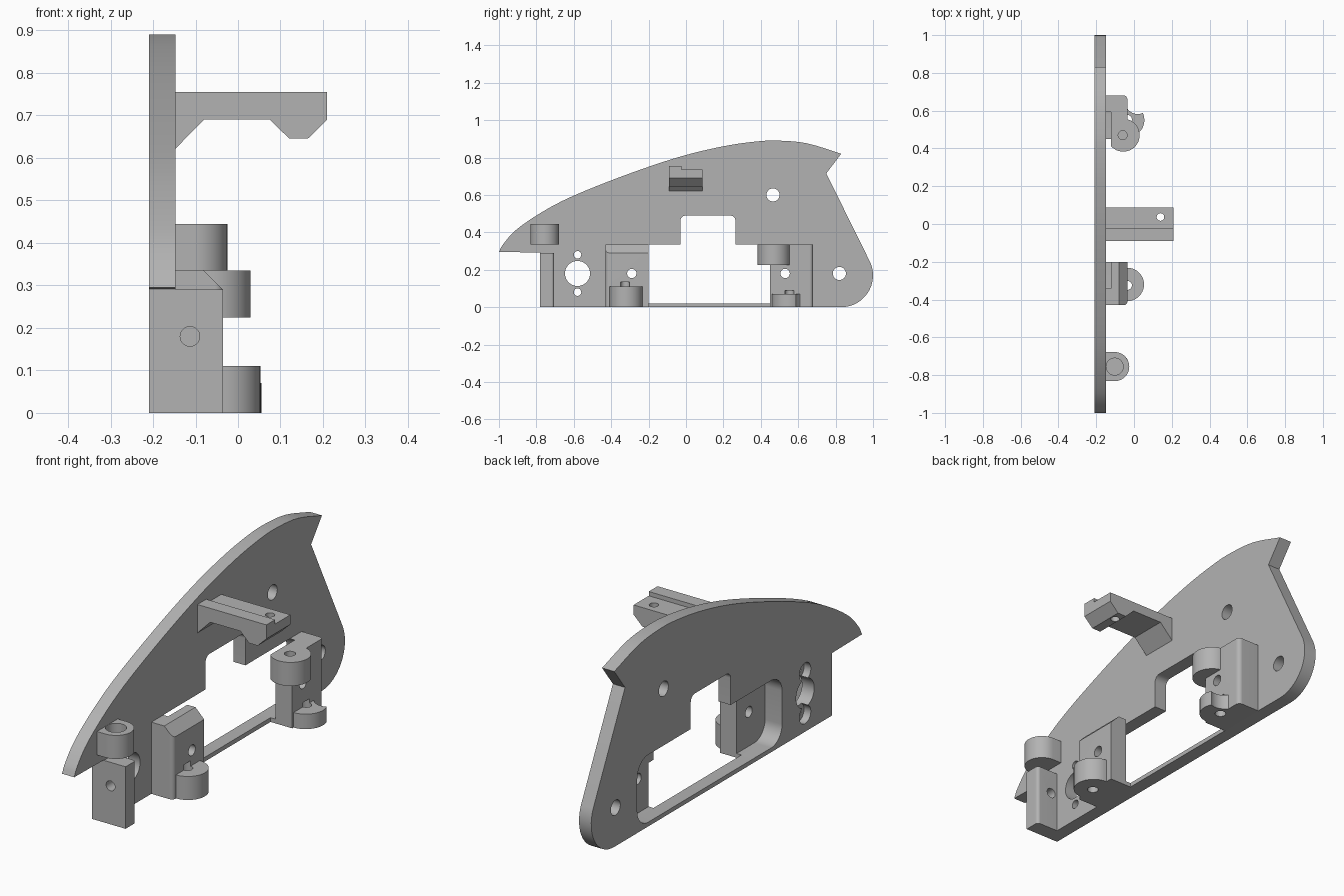
import bpy, bmesh
from math import sin, cos, pi, tan
from mathutils import Vector

if "Cube" in bpy.data.objects:
    bpy.data.objects.remove(bpy.data.objects["Cube"])

grey = bpy.data.materials.new("plain grey")
grey.use_nodes = True
grey.diffuse_color = (0.45, 0.45, 0.45, 1)
grey.node_tree.nodes["Principled BSDF"].inputs["Base Color"].default_value = grey.diffuse_color

BACK, FACE, OUTER, POCKET = -0.21, -0.147, -0.035, -0.122
EPS = 0.02


def prism(name, pts, axis, lo, hi):
    """Extrude a 2D outline along an axis (x: y,z / y: x,z / z: x,y)."""
    place = {"x": lambda u, v, w: (w, u, v),
             "y": lambda u, v, w: (u, w, v),
             "z": lambda u, v, w: (u, v, w)}[axis]
    bm = bmesh.new()
    base = bm.faces.new([bm.verts.new(place(u, v, lo)) for u, v in pts])
    top = bmesh.ops.extrude_face_region(bm, geom=[base])["geom"]
    shift = Vector(place(0, 0, hi - lo))
    bmesh.ops.translate(bm, vec=shift, verts=[g for g in top if isinstance(g, bmesh.types.BMVert)])
    bmesh.ops.recalc_face_normals(bm, faces=bm.faces)
    mesh = bpy.data.meshes.new(name)
    bm.to_mesh(mesh)
    bm.free()
    obj = bpy.data.objects.new(name, mesh)
    mesh.materials.append(grey)
    bpy.context.collection.objects.link(obj)
    return obj


def circle(u, v, r, n=40):
    return [(u + r * cos(2 * pi * i / n), v + r * sin(2 * pi * i / n)) for i in range(n)]


def rounded(corners, n=8):
    """Polygon from (u, v, radius) corners, with the corners filleted."""
    out = []
    for i, (u, v, r) in enumerate(corners):
        p = Vector((u, v))
        if r == 0:
            out.append((u, v))
            continue
        a = (Vector(corners[i - 1][:2]) - p).normalized()
        b = (Vector(corners[(i + 1) % len(corners)][:2]) - p).normalized()
        half = a.angle(b) / 2
        centre = p + (a + b).normalized() * (r / sin(half))
        start, end = p + a * (r / tan(half)) - centre, p + b * (r / tan(half)) - centre
        for k in range(n + 1):
            d = start.lerp(end, k / n).normalized() * r
            out.append(tuple(centre + d))
    return out


def box(u0, u1, v0, v1, r=(0, 0, 0, 0)):
    return rounded([(u0, v0, r[0]), (u1, v0, r[1]), (u1, v1, r[2]), (u0, v1, r[3])])


def spline(pts, n=5):
    """Smooth curve through the points."""
    p = [Vector(q) for q in pts]
    p = [2 * p[0] - p[1]] + p + [2 * p[-1] - p[-2]]
    out = []
    for a, b, c, d in zip(p, p[1:], p[2:], p[3:]):
        for k in range(n):
            t = k / n
            out.append(tuple(0.5 * (2 * b + (c - a) * t + (2 * a - 5 * b + 4 * c - d) * t * t
                                    + (3 * b - a - 3 * c + d) * t ** 3)))
    return out + [tuple(pts[-1])]


def combine(obj, others, operation="DIFFERENCE"):
    for other in others:
        mod = obj.modifiers.new("shape", "BOOLEAN")
        mod.operation, mod.solver, mod.object = operation, "EXACT", other
        bpy.context.view_layer.objects.active = obj
        bpy.ops.object.modifier_apply(modifier=mod.name)
        bpy.data.objects.remove(other)
    return obj


def drill(axis, u, v, r, lo, hi):
    return prism("drill", circle(u, v, r), axis, lo, hi)


# Side plate: curved top, tail notch, rounded rear foot
top_curve = spline([(-1, .295), (-.975, .34), (-.9, .42), (-.75, .52), (-.58, .605), (-.3, .715),
                    (-.03, .805), (.2, .86), (.38, .886), (.5, .89), (.65, .875), (.83, .82)])
tail = rounded([(.75, .715, 0), (1.045, .1, .17), (.96, 0, .12), (-.78, 0, 0), (-.78, .292, 0)])
foot = [(.83 + .17 * cos(a), .17 + .17 * sin(a)) for a in [.42 - i * (.42 + pi / 2) / 16 for i in range(17)]]
plate = prism("side_plate", top_curve + [(.75, .715)] + foot + [(-.78, 0), (-.78, .292)],
              "x", BACK, FACE)

# Main opening, its raised middle, and the round holes
window = box(-.41, .66, .02, .335, (.08, .08, .08, .08))
cuts = [prism("window", window, "x", BACK - EPS, FACE + EPS),
        prism("window_top", box(-.03, .265, .2, .49, (0, 0, .03, .03)), "x", BACK - EPS, FACE + EPS)]
for y, z, r in [(.465, .6, .035), (.82, .18, .035), (-.58, .18, .067), (-.58, .28, .02), (-.58, .08, .02)]:
    cuts.append(drill("x", y, z, r, BACK - EPS, FACE + EPS))
for z in (.28, .08):
    cuts.append(drill("x", -.58, z, .042, BACK - EPS, BACK + .035))
combine(plate, cuts)


def pocket():
    return prism("pocket", box(-.41, .66, .02, .336, (.08, .08, .08, .08)), "x", FACE - EPS, POCKET)


# Front bracket: chamfered top, round lug with a pin hole
front = prism("front_bracket", box(FACE, OUTER, -.43, -.2, (0, .02, 0, 0)), "z", 0, .335)
chamfer = prism("chamfer", [(-.08, .335), (-.03, .285), (0, .4), (-.08, .4)], "y", -.5, -.1)
lug = prism("lug", circle(-.035, -.32, .088), "z", 0, .11)
combine(front, [lug], "UNION")
combine(front, [chamfer, pocket(), drill("x", -.29, .18, .025, -.3, .1),
                drill("z", -.035, -.325, .024, -EPS, .135)])

# Rear bracket: upper round boss, lower lug with a scooped side
rear = prism("rear_bracket", box(FACE, OUTER, .45, .68, (0, 0, .02, 0)), "z", 0, .335)
lug = prism("lug", circle(-.035, .55, .09), "z", 0, .07)
combine(lug, [drill("z", .02, .65, .068, -EPS, .2)])
boss = prism("boss", circle(-.057, .47, .087), "z", .225, .335)
combine(boss, [prism("trim", box(-.3, POCKET, .3, .6), "z", .1, .4)])
combine(rear, [lug, boss], "UNION")
combine(rear, [pocket(), drill("x", .53, .18, .025, -.3, .1),
               drill("z", -.035, .553, .024, -EPS, .09), drill("z", -.06, .47, .024, .27, .4)])

# Front post with a cross hole
post = prism("front_post", box(FACE, OUTER, -.78, -.705, (0, 0, .015, 0)), "z", 0, .29)
combine(post, [drill("y", -.113, .18, .023, -.9, -.6)])

# Round socket above the post, squared off where it meets the plate
socket = prism("front_socket", circle(-.102, -.755, .077), "z", .335, .445)
combine(socket, [prism("web", box(FACE, -.102, -.832, -.678), "z", .335, .445)], "UNION")
combine(socket, [prism("trim", box(-.3, FACE, -.9, -.6), "z", .3, .5),
                 drill("z", -.102, -.755, .045, .375, .5)])

# Cross arm with hooked underside, stepped top and a screw hole
arm = prism("cross_arm", [(FACE, .755), (FACE, .622), (-.08, .69), (.075, .69), (.12, .646),
                          (.165, .646), (.21, .69), (.21, .755)], "y", -.09, .087)
combine(arm, [prism("step", box(-.025, .2, .735, .8), "x", -.3, .3),
              drill("z", .14, .037, .02, .5, .9)])

# Smooth the curved faces, keep edges sharp
for obj in (plate, front, rear, post, socket, arm):
    bpy.ops.object.select_all(action="DESELECT")
    obj.select_set(True)
    bpy.context.view_layer.objects.active = obj
    bpy.ops.object.shade_smooth_by_angle(angle=.5)
